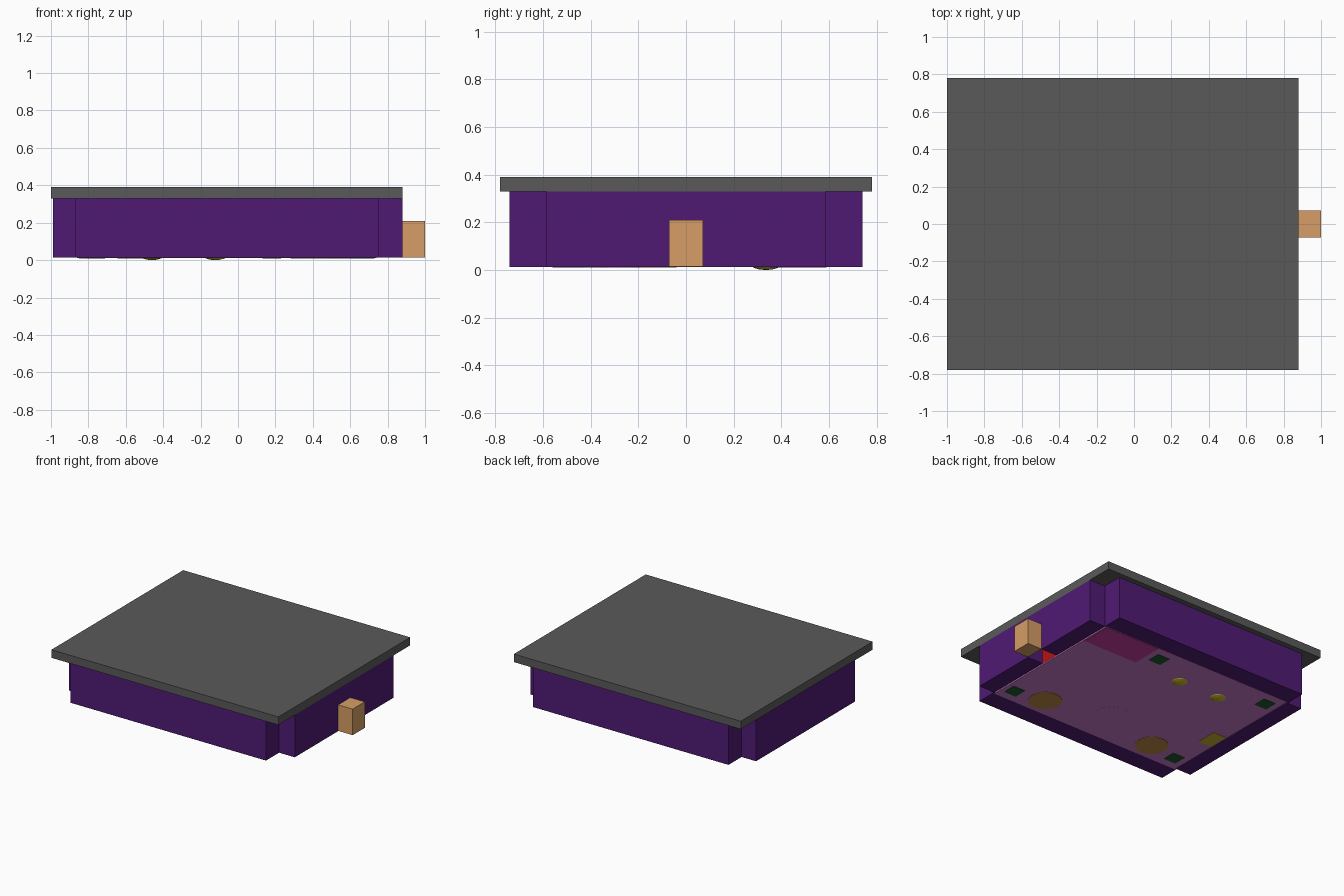
import bpy
import bmesh
from mathutils import Matrix

if "Cube" in bpy.data.objects:
    bpy.data.objects.remove(bpy.data.objects["Cube"])


def lin(c):
    c /= 255
    return c / 12.92 if c <= 0.04045 else ((c + 0.055) / 1.055) ** 2.4


def material(name, r, g, b):
    m = bpy.data.materials.new(name)
    m.diffuse_color = (lin(r), lin(g), lin(b), 1)
    m.use_nodes = True
    m.node_tree.nodes["Principled BSDF"].inputs["Base Color"].default_value = m.diffuse_color
    return m


PURPLE = material("purple", 80, 26, 116)
GREY = material("dark_grey", 90, 90, 90)
TAN = material("tan", 214, 158, 102)
PINK = material("pink", 200, 122, 200)
ROSE = material("rose", 200, 62, 160)
MUSTARD = material("mustard", 190, 140, 70)
OLIVE = material("olive", 200, 180, 50)
GREEN = material("green", 30, 90, 50)
RED = material("red", 180, 20, 20)


def finish(name, bm, mat):
    me = bpy.data.meshes.new(name)
    bm.to_mesh(me)
    bm.free()
    me.materials.append(mat)
    ob = bpy.data.objects.new(name, me)
    bpy.context.collection.objects.link(ob)
    return ob


def box(name, x, y, z, mat):
    lo, hi = zip(x, y, z)
    bm = bmesh.new()
    mid = [(a + b) / 2 for a, b in zip(lo, hi)]
    size = [b - a for a, b in zip(lo, hi)]
    bmesh.ops.create_cube(bm, size=1, matrix=Matrix.Translation(mid) @ Matrix.Diagonal((*size, 1)))
    return finish(name, bm, mat)


def disc(name, x, y, r, z, mat):
    bm = bmesh.new()
    bmesh.ops.create_cone(bm, cap_ends=True, segments=32, radius1=r, radius2=r,
                          depth=z[1] - z[0],
                          matrix=Matrix.Translation((x, y, sum(z) / 2)))
    return finish(name, bm, mat)


X0, X1, X2, X3 = -0.99, -0.87, 0.75, 0.88
Y1, Y2 = 0.585, 0.74
Z0, Z1, Z2 = 0.013, 0.33, 0.39
DOOR, DOOR_TOP = 0.072, 0.21

# Thick walls that leave notched corners
box("front_wall", (X1, X2), (-Y2, -Y1), (Z0, Z1), PURPLE)
box("back_wall", (X1, X2), (Y1, Y2), (Z0, Z1), PURPLE)
box("left_wall", (X0, X1), (-Y1, Y1), (Z0, Z1), PURPLE)

# Right wall around the doorway
box("right_wall_front", (X2, X3), (-Y1, -DOOR), (Z0, Z1), PURPLE)
box("right_wall_back", (X2, X3), (DOOR, Y1), (Z0, Z1), PURPLE)
box("door_lintel", (X2, X3), (-DOOR, DOOR), (DOOR_TOP, Z1), PURPLE)
box("door", (X3, 1.0), (-DOOR, DOOR), (Z0 + 0.002, DOOR_TOP), TAN)

# Roof slab and floor
box("roof", (-1.0, X3), (-0.78, 0.78), (Z1, Z2), GREY)
box("floor", (-0.86, 0.74), (-0.595, 0.595), (0.012, 0.022), PINK)

# Furniture bases that poke through the floor
UNDER = (0.0095, 0.06)
for i, (x, y) in enumerate([(0.655, -0.48), (-0.76, -0.48), (-0.76, 0.48), (0.18, 0.48)]):
    box(f"corner_pad_{i}", (x - 0.05, x + 0.05), (y - 0.05, y + 0.05), UNDER, GREEN)
for i, x in enumerate([0.414, -0.53]):
    disc(f"round_seat_{i}", x, -0.445, 0.115, UNDER, MUSTARD)
disc("round_table", -0.06, -0.31, 0.12, (0.0112, 0.06), PINK)
box("rug", (0.28, 0.73), (0.35, 0.59), UNDER, ROSE)
box("side_mat", (-0.85, -0.74), (-0.2, -0.04), UNDER, OLIVE)
box("cabinet", (0.42, 0.68), (-0.25, 0.05), (0.022, 0.2), RED)

# Rounded cushions, the lowest points of the model
for i, x in enumerate([-0.122, -0.46]):
    bm = bmesh.new()
    bmesh.ops.create_uvsphere(bm, u_segments=16, v_segments=8, radius=1,
                              matrix=Matrix.Translation((x, 0.335, 0.03)) @
                              Matrix.Diagonal((0.07, 0.07, 0.03, 1)))
    finish(f"cushion_{i}", bm, OLIVE)
